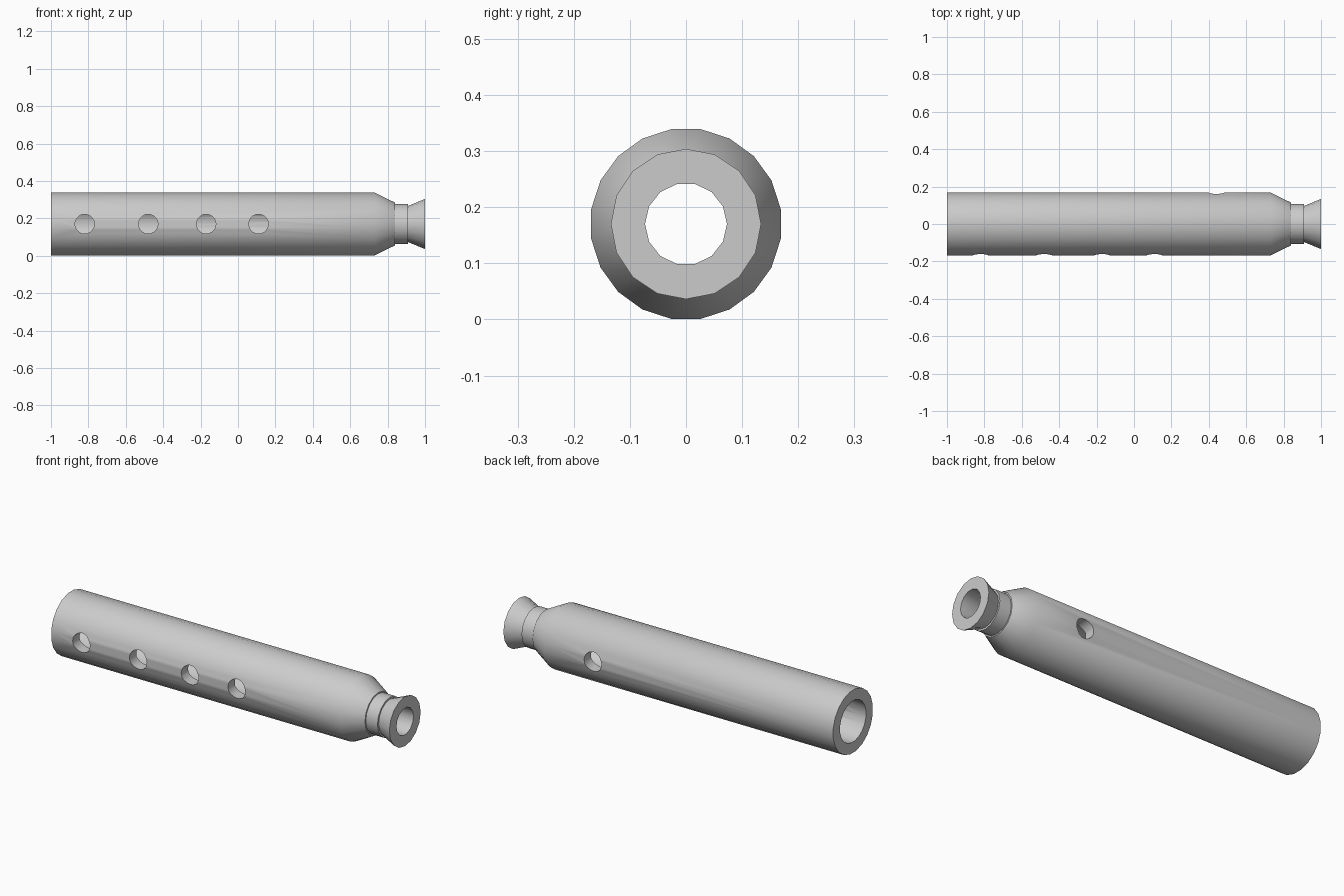
import bpy, bmesh, math

old = bpy.data.objects.get("Cube")
if old:
    bpy.data.objects.remove(old, do_unlink=True)

AXIS_Z = 0.17

grey = bpy.data.materials.new("plain grey")
grey.use_nodes = True
colour = (0.6, 0.6, 0.6, 1)
grey.diffuse_color = colour
grey.node_tree.nodes["Principled BSDF"].inputs["Base Color"].default_value = colour


def add_ring(bm, x, radius, sides, phase):
    verts = []
    for k in range(sides):
        a = 2 * math.pi * (k + phase) / sides
        verts.append(bm.verts.new((x, radius * math.sin(a), AXIS_Z + radius * math.cos(a))))
    return verts, phase


def bridge(bm, ring_a, ring_b):
    # Joins two rings, with quads where they match and triangles where they differ
    (a, pa), (b, pb) = ring_a, ring_b
    na, nb = len(a), len(b)
    if na == nb:
        for k in range(na):
            m = (k + 1) % na
            bm.faces.new((a[k], a[m], b[m], b[k]))
        return
    i = j = 0
    while i < na or j < nb:
        if j >= nb or (i < na and (i + 1 + pa) / na <= (j + 1 + pb) / nb):
            bm.faces.new((a[i % na], a[(i + 1) % na], b[j % nb]))
            i += 1
        else:
            bm.faces.new((a[i % na], b[(j + 1) % nb], b[j % nb]))
            j += 1


# Closed profile of the tube: outside from tail to mouth, then back through the bore
profile = [
    (-1.0, 0.171, 20, 0.5), (0.73, 0.171, 20, 0.5),    # body
    (0.84, 0.114, 16, 0), (0.84, 0.107, 16, 0),        # shoulder and step
    (0.91, 0.107, 16, 0), (0.91, 0.097, 16, 0),        # neck
    (1.0, 0.134, 16, 0),                               # flared mouth
    (1.0, 0.073, 14, 0.5), (0.84, 0.073, 14, 0.5),     # narrow bore
    (0.73, 0.112, 20, 0.5), (-1.0, 0.112, 20, 0.5),    # wide bore
]
bm = bmesh.new()
rings = [add_ring(bm, *p) for p in profile]
for k, ring in enumerate(rings):
    bridge(bm, ring, rings[(k + 1) % len(rings)])
bmesh.ops.recalc_face_normals(bm, faces=bm.faces[:])
mesh = bpy.data.meshes.new("tube")
bm.to_mesh(mesh)
bm.free()
tube = bpy.data.objects.new("tube", mesh)
bpy.context.collection.objects.link(tube)
mesh.materials.append(grey)

# Round holes through one wall: four at the front, one at the back
holes = [(x, -1) for x in (-0.82, -0.48, -0.17, 0.11)] + [(0.44, 1)]
for x, side in holes:
    bpy.ops.mesh.primitive_cylinder_add(
        vertices=20, radius=0.052, depth=0.2,
        location=(x, side * 0.15, AXIS_Z), rotation=(math.pi / 2, 0, 0))
    cutter = bpy.context.object
    cutter.name = "hole_cutter"
    cutter.hide_render = True
    cutter.data.materials.append(grey)
    cut = tube.modifiers.new("hole", 'BOOLEAN')
    cut.operation = 'DIFFERENCE'
    cut.solver = 'EXACT'
    cut.object = cutter
    bpy.context.view_layer.objects.active = tube
    bpy.ops.object.modifier_apply(modifier=cut.name)
    bpy.data.objects.remove(cutter, do_unlink=True)

# Smooth the round walls and keep the rims sharp
bpy.ops.object.select_all(action='DESELECT')
tube.select_set(True)
bpy.context.view_layer.objects.active = tube
bpy.ops.object.shade_smooth_by_angle(angle=math.radians(30))
